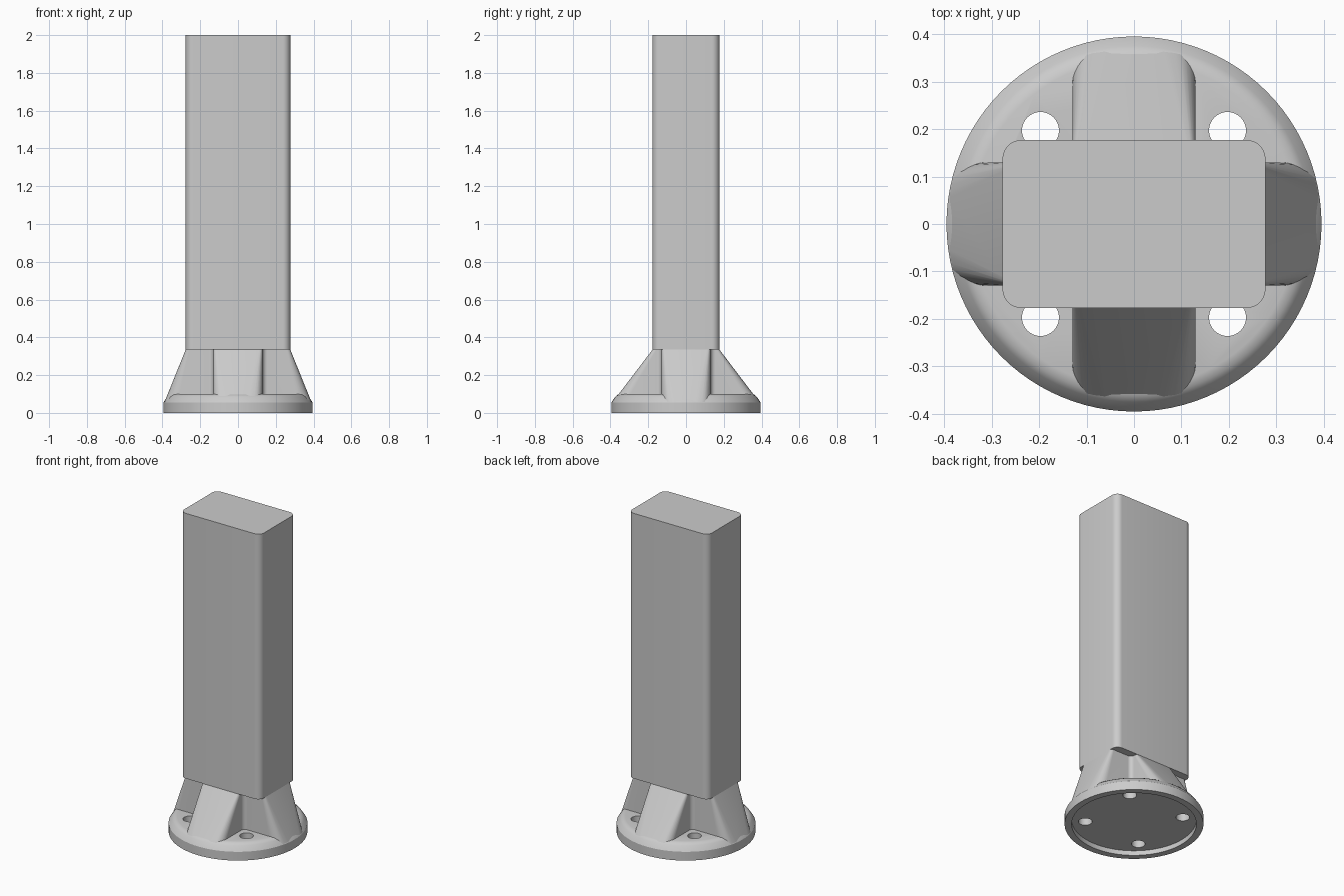
import bpy, bmesh
from math import cos, sin, radians, pi, hypot

cube = bpy.data.objects.get("Cube")
if cube:
    bpy.data.objects.remove(cube, do_unlink=True)

grey = bpy.data.materials.new("plain grey")
grey.use_nodes = True
colour = (0.6, 0.6, 0.6, 1)
grey.diffuse_color = colour
grey.node_tree.nodes["Principled BSDF"].inputs["Base Color"].default_value = colour

BASE_R = 0.395
TUBE_X, TUBE_Y, TUBE_Z = 0.277, 0.177, 0.335


def arc(cx, cy, r, start, end, steps=8):
    angles = [radians(start + (end - start) * i / steps) for i in range(steps + 1)]
    return [(cx + r * cos(a), cy + r * sin(a)) for a in angles]


def mirror_quadrant(q):
    """Complete a counter-clockwise outline from its +x +y quarter."""
    return (q + [(-x, y) for x, y in reversed(q)]
            + [(-x, -y) for x, y in q] + [(x, -y) for x, y in reversed(q)])


def circle(r, n=96):
    return [(r * cos(2 * pi * i / n), r * sin(2 * pi * i / n)) for i in range(n)]


def loft(name, rings):
    """Skin a list of (outline, height) rings and cap both ends."""
    bm = bmesh.new()
    loops = [[bm.verts.new((x, y, z)) for x, y in pts] for pts, z in rings]
    for a, b in zip(loops, loops[1:]):
        n = len(a)
        for i in range(n):
            j = (i + 1) % n
            bm.faces.new((a[i], a[j], b[j], b[i]))
    bm.faces.new(loops[0][::-1])
    bm.faces.new(loops[-1])
    bmesh.ops.recalc_face_normals(bm, faces=bm.faces)
    mesh = bpy.data.meshes.new(name)
    bm.to_mesh(mesh)
    bm.free()
    mesh.materials.append(grey)
    obj = bpy.data.objects.new(name, mesh)
    bpy.context.collection.objects.link(obj)
    return obj


def activate(obj):
    bpy.ops.object.select_all(action='DESELECT')
    obj.select_set(True)
    bpy.context.view_layer.objects.active = obj


def cross(ax, ay, r, w=0.13, f=0.025):
    """Cross outline with rounded arm ends and filleted inner corners."""
    q = (arc(ax - r, w - r, r, 0, 90)
         + arc(w + f, w + f, f, 270, 180)
         + arc(w - r, ay - r, r, 0, 90))
    limit = BASE_R - 0.001
    scaled = [(x * k, y * k) for x, y in q for k in [min(1, limit / hypot(x, y))]]
    return mirror_quadrant(scaled)


# Round flange with a shallow recess underneath and a softened rim
flange = loft("base_flange", [(circle(r), z) for r, z in (
    (0.355, 0.03), (0.355, 0), (BASE_R, 0), (BASE_R, 0.055),
    (0.375, 0.085), (0.362, 0.096), (0.345, 0.1))])

# Four bolt holes through the flange
for sx in (-1, 1):
    for sy in (-1, 1):
        hole = [(x + sx * 0.197, y + sy * 0.197) for x, y in circle(0.039, 32)]
        cutter = loft("hole_cutter", [(hole, -0.1), (hole, 0.2)])
        cutter.hide_render = True
        activate(flange)
        mod = flange.modifiers.new("bolt_hole", 'BOOLEAN')
        mod.operation = 'DIFFERENCE'
        mod.solver = 'EXACT'
        mod.object = cutter
        bpy.ops.object.modifier_apply(modifier=mod.name)
        bpy.data.objects.remove(cutter, do_unlink=True)

# Four sloping ribs joining the flange to the column
ribs = loft("support_ribs", [
    (cross(BASE_R, BASE_R, 0.075), 0.055),
    (cross(TUBE_X, TUBE_Y, 0.02), TUBE_Z)])

# Rectangular column with rounded corners
corner = 0.04
outline = mirror_quadrant(arc(TUBE_X - corner, TUBE_Y - corner, corner, 0, 90))
column = loft("column", [(outline, TUBE_Z), (outline, 2)])

for part in (flange, ribs, column):
    activate(part)
    bpy.ops.object.shade_smooth_by_angle(angle=radians(32))
